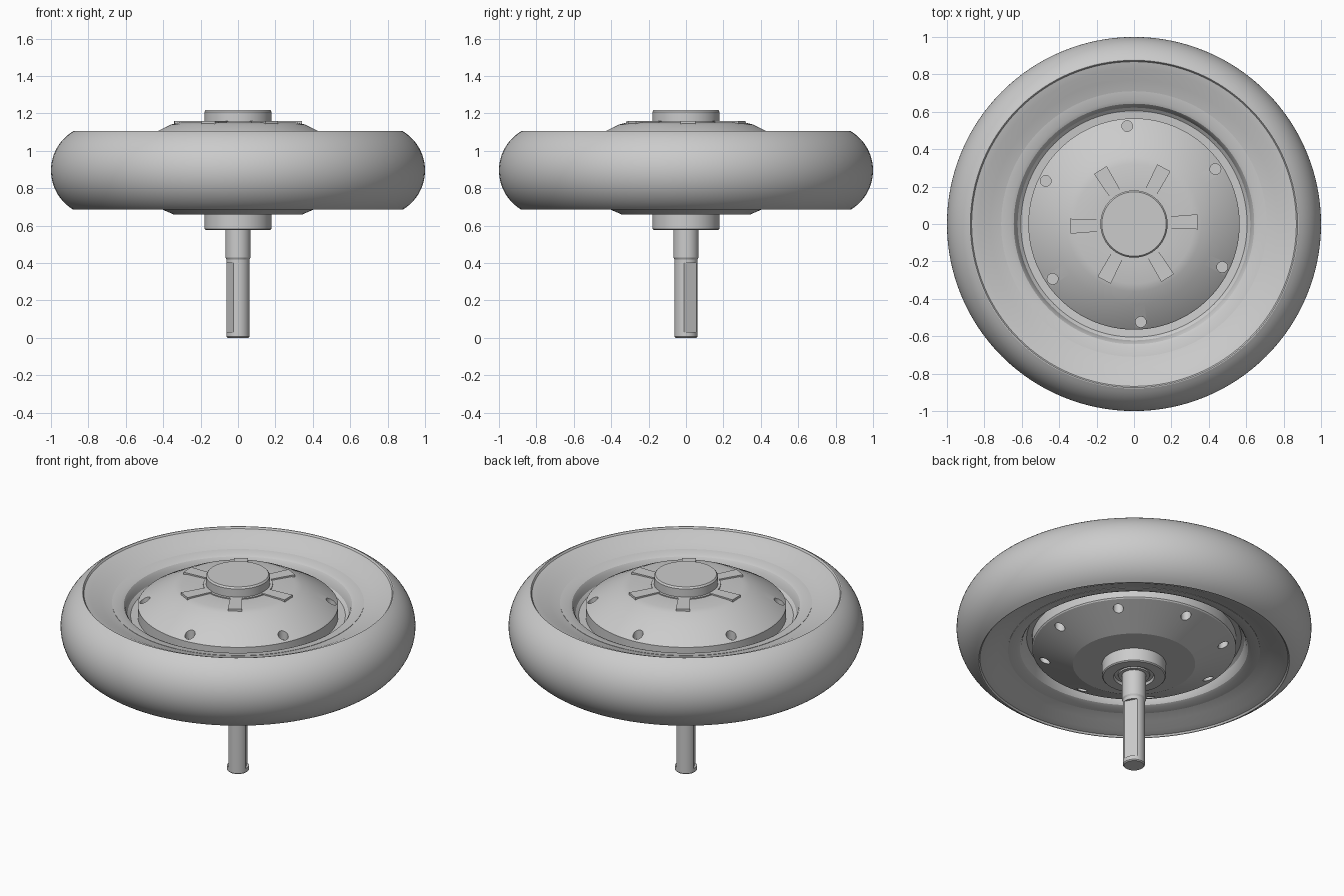
import bpy, bmesh
from math import sin, cos, radians, asin, tau
from mathutils import Matrix, Vector

if "Cube" in bpy.data.objects:
    bpy.data.objects.remove(bpy.data.objects["Cube"], do_unlink=True)

MID = 0.895          # mid plane of the wheel
FLAT_ANGLE = 28      # direction the axle flats face

grey = bpy.data.materials.new("plain grey")
grey.use_nodes = True
grey.diffuse_color = (0.6, 0.6, 0.6, 1)
grey.node_tree.nodes["Principled BSDF"].inputs["Base Color"].default_value = (0.6, 0.6, 0.6, 1)


def make(name, bm):
    bmesh.ops.recalc_face_normals(bm, faces=bm.faces)
    mesh = bpy.data.meshes.new(name)
    bm.to_mesh(mesh)
    bm.free()
    mesh.materials.append(grey)
    ob = bpy.data.objects.new(name, mesh)
    bpy.context.collection.objects.link(ob)
    return ob


def select(ob):
    bpy.ops.object.select_all(action='DESELECT')
    ob.select_set(True)
    bpy.context.view_layer.objects.active = ob


def smooth(ob, angle=25):
    select(ob)
    bpy.ops.object.shade_smooth_by_angle(angle=radians(angle))


def lathe(name, profile, steps=96, closed=False):
    """Spin (radius, z) points around the z axis."""
    bm = bmesh.new()
    verts = [bm.verts.new((r, 0, z)) for r, z in profile]
    pairs = list(zip(verts, verts[1:]))
    if closed:
        pairs.append((verts[-1], verts[0]))
    edges = [bm.edges.new(p) for p in pairs]
    bmesh.ops.spin(bm, geom=verts + edges, cent=(0, 0, 0), axis=(0, 0, 1),
                   angle=tau, steps=steps, use_merge=True)
    bmesh.ops.remove_doubles(bm, verts=bm.verts, dist=1e-5)
    return make(name, bm)


def cut(ob, cutter):
    cutter.hide_render = True
    mod = ob.modifiers.new("cut", 'BOOLEAN')
    mod.operation = 'DIFFERENCE'
    mod.solver = 'EXACT'
    mod.object = cutter
    select(ob)
    bpy.ops.object.modifier_apply(modifier=mod.name)
    bpy.data.objects.remove(cutter, do_unlink=True)


def hole_cutter(count, offset, radius, z):
    """Ring of upright cylinders for screw holes."""
    bm = bmesh.new()
    for i in range(count):
        a = radians(offset) + tau * i / count
        bmesh.ops.create_cone(bm, cap_ends=True, segments=20, radius1=0.029, radius2=0.029, depth=0.1,
                              matrix=Matrix.Translation((radius * cos(a), radius * sin(a), z)))
    return make("hole_cutter", bm)


# Tyre: round tread, dished side walls, same on both sides
arc_r, half = 0.2438, asin(0.21 / 0.2438)
tread = [(1 - arc_r + arc_r * cos(t), arc_r * sin(t))
         for t in (half * (i / 12 - 1) for i in range(25))]
wall = [(0.875, 0.21), (0.868, 0.2), (0.83, 0.19), (0.77, 0.163), (0.71, 0.145)]
tyre_side = [(r, MID + z) for r, z in wall]
tyre_low = [(r, MID - z) for r, z in reversed(wall)]
tyre = lathe("tyre", tyre_low + [(r, MID + z) for r, z in tread] + tyre_side, 128, True)
smooth(tyre)

# Rim: lip next to the tyre, then a gutter around the covers
lip = [(0.71, 0.147), (0.66, 0.14), (0.643, 0.132), (0.632, 0.115), (0.622, 0.08), (0.605, 0.065), (0.54, 0.06)]
rim = lathe("rim", [(r, MID + z) for r, z in lip] + [(r, MID - z) for r, z in reversed(lip)], 128, True)
smooth(rim)

# Upper cover: shallow dome with six screw holes
upper = lathe("upper_cover", [(0, 0.93), (0.565, 0.93), (0.565, 1.025), (0.558, 1.032), (0.43, 1.105),
                              (0.36, 1.14), (0.32, 1.15), (0.2, 1.151), (0, 1.151)])
cut(upper, hole_cutter(6, 34, 0.525, 1.06))
smooth(upper)

# Lower cover: cone with a flat centre and eight screw holes
lower = lathe("lower_cover", [(0, 0.86), (0.575, 0.86), (0.575, 0.765), (0.57, 0.758), (0.345, 0.66), (0, 0.66)])
cut(lower, hole_cutter(8, 40, 0.51, 0.74))
smooth(lower, 20)

# Six ribs around the hub on the upper cover
bm = bmesh.new()
for i in range(6):
    turn = Matrix.Rotation(radians(2) + tau * i / 6, 4, 'Z')
    outline = [(0.17, -0.033), (0.34, -0.04), (0.34, 0.04), (0.17, 0.033)]
    face = bm.faces.new([bm.verts.new(turn @ Vector((x, y, 1.13))) for x, y in outline])
    top = bmesh.ops.extrude_face_region(bm, geom=[face])
    bmesh.ops.translate(bm, vec=(0, 0, 0.029), verts=[v for v in top["geom"] if isinstance(v, bmesh.types.BMVert)])
make("upper_ribs", bm)

# Hub cap and its collar
smooth(lathe("hub_collar", [(0, 1.13), (0.196, 1.13), (0.196, 1.157), (0, 1.157)], 64))
smooth(lathe("hub_cap", [(0, 1.14), (0.18, 1.14), (0.18, 1.208), (0.172, 1.218), (0, 1.218)], 64))

# Lower hub with a recessed seal around the axle
smooth(lathe("lower_hub", [(0, 0.68), (0.18, 0.68), (0.18, 0.583), (0.174, 0.577), (0.115, 0.577),
                           (0.11, 0.592), (0.09, 0.592), (0.088, 0.584), (0, 0.584)], 64))

# Axle: stepped shaft with two flats
axle = lathe("axle", [(0, 0.62), (0.068, 0.62), (0.068, 0.43), (0.062, 0.42),
                      (0.062, 0.006), (0.056, 0), (0, 0)], 48)
bm = bmesh.new()
for side in (0, 180):
    turn = Matrix.Rotation(radians(FLAT_ANGLE + side), 4, 'Z')
    size = Matrix.Diagonal((0.1, 0.3, 0.37, 1))
    bmesh.ops.create_cube(bm, size=1, matrix=turn @ Matrix.Translation((0.098, 0, 0.215)) @ size)
cut(axle, make("flat_cutter", bm))
smooth(axle)
